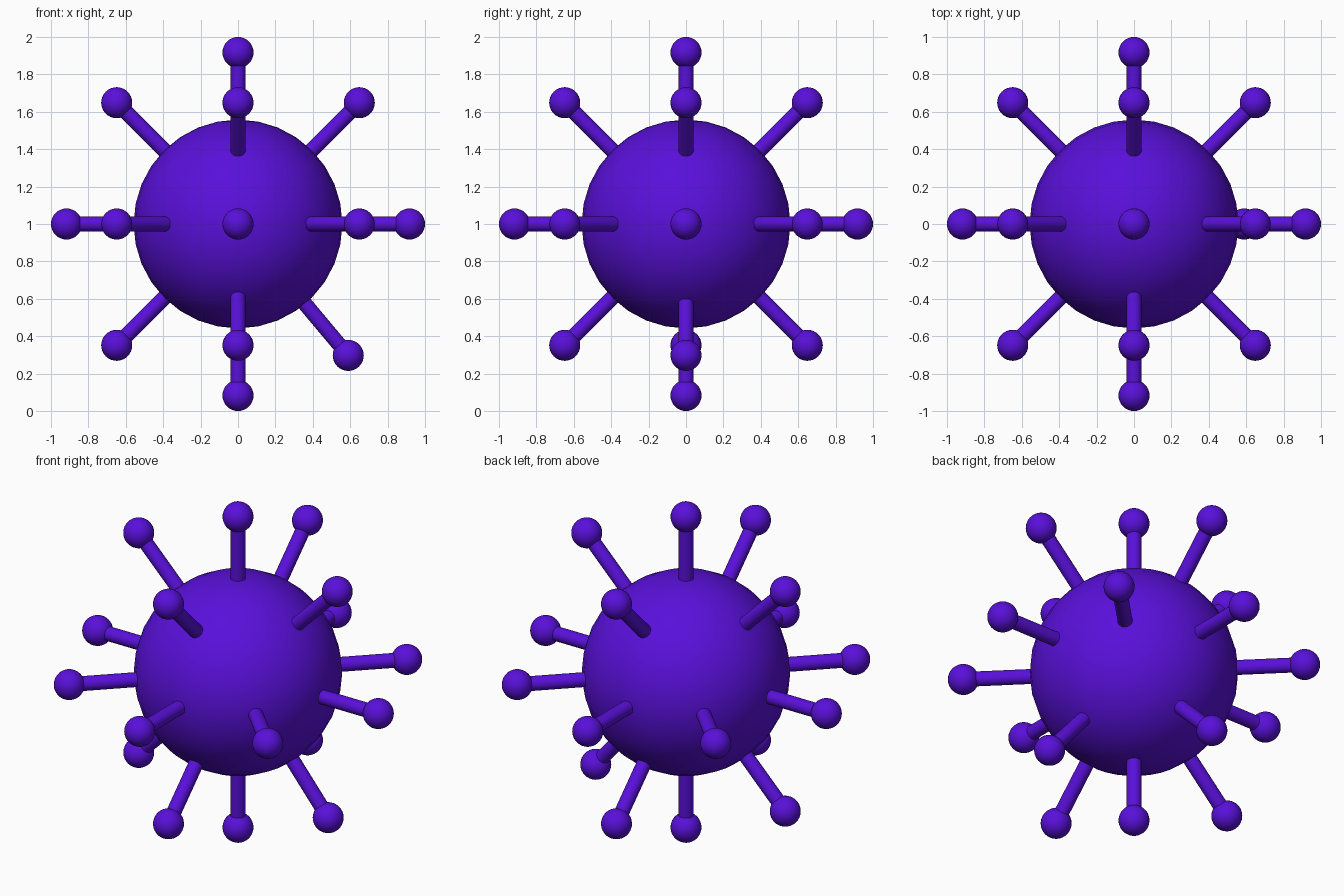
import bpy
import math
from itertools import product
from mathutils import Vector

if "Cube" in bpy.data.objects:
    bpy.data.objects.remove(bpy.data.objects["Cube"])

CENTRE = Vector((0, 0, 1))
BODY_R, BALL_R, ROD_R, REACH = 0.558, 0.083, 0.04, 0.917

purple = bpy.data.materials.new("purple")
purple.diffuse_color = (0.10, 0.005, 0.70, 1)
purple.use_nodes = True
purple.node_tree.nodes["Principled BSDF"].inputs["Base Color"].default_value = purple.diffuse_color


def finish(name):
    ob = bpy.context.object
    ob.name = name
    ob.data.materials.append(purple)
    bpy.ops.object.shade_smooth_by_angle(angle=math.radians(40))


def ball(name, radius, loc):
    bpy.ops.mesh.primitive_uv_sphere_add(segments=32, ring_count=16, radius=radius, location=loc)
    finish(name)


def spike(index, direction):
    d = direction.normalized()
    # rod from just under the body surface to the tip ball
    start, end = BODY_R - 0.03, REACH - 0.03
    bpy.ops.mesh.primitive_cylinder_add(
        vertices=32, radius=ROD_R, depth=end - start,
        location=CENTRE + d * (start + end) / 2,
        rotation=d.to_track_quat('Z', 'Y').to_euler())
    finish(f"spike_rod_{index}")
    ball(f"spike_tip_{index}", BALL_R, CENTRE + d * REACH)


# round body
ball("body", BODY_R, CENTRE)

# spikes along the 6 axes and the 12 diagonals between them
dirs = [Vector(v) for v in product((-1, 0, 1), repeat=3) if sum(map(abs, v)) in (1, 2)]
for i, d in enumerate(dirs):
    # the lower right spike leans a little further down
    if tuple(d) == (1, 0, -1):
        a = math.radians(40)
        d = Vector((math.sin(a), 0, -math.cos(a)))
    spike(i, d)
